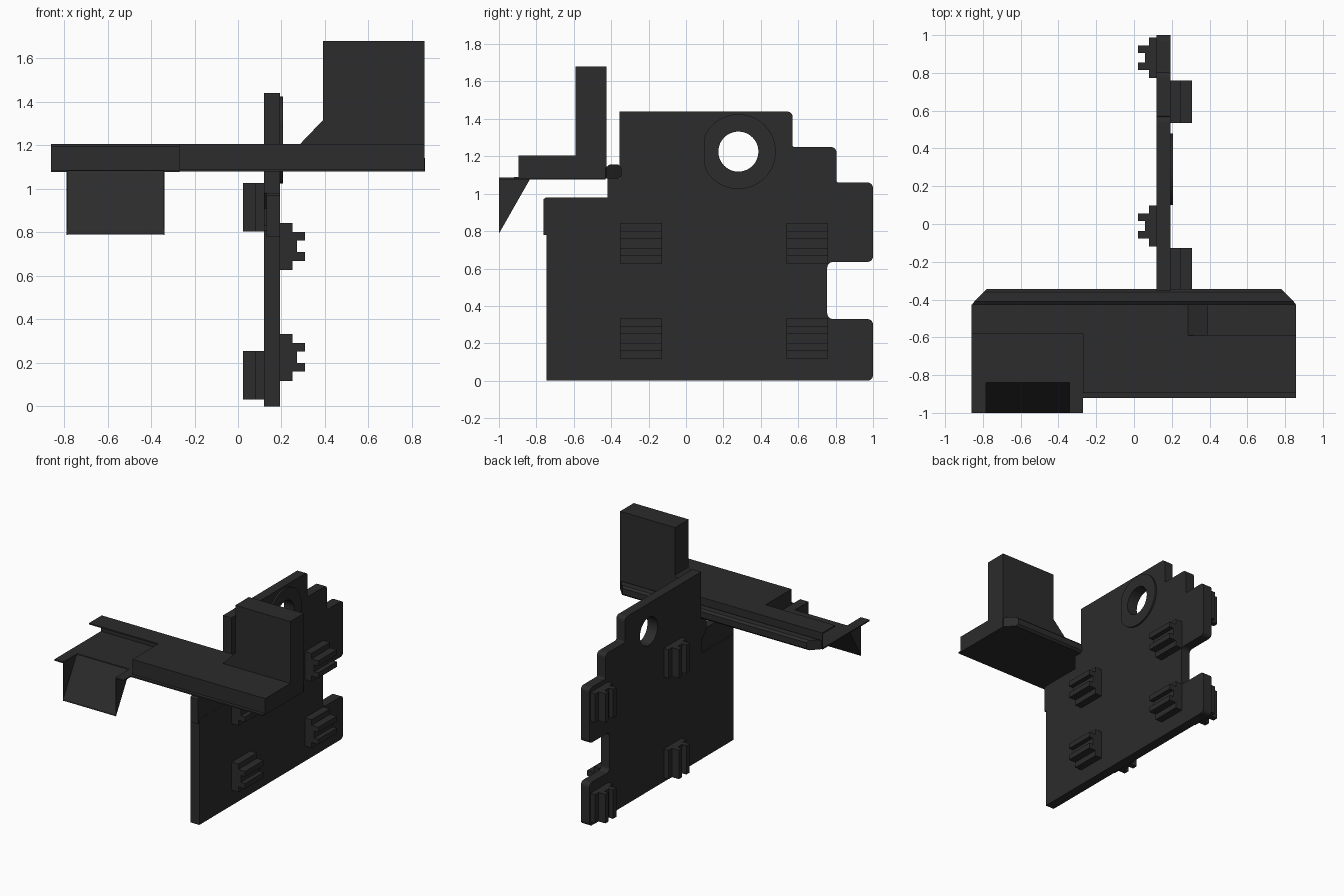
import bpy, bmesh, math
from mathutils import Vector

if "Cube" in bpy.data.objects:
    bpy.data.objects.remove(bpy.data.objects["Cube"])

dark = bpy.data.materials.new("dark_plastic")
dark.diffuse_color = (0.025, 0.025, 0.025, 1)
dark.use_nodes = True
dark.node_tree.nodes["Principled BSDF"].inputs["Base Color"].default_value = dark.diffuse_color


def prism(name, pts, lo, hi, axis="x"):
    """Extrude a 2D profile: axis x takes (y,z), y takes (x,z), z takes (x,y)."""
    place = {"x": lambda a, b, t: (t, a, b),
             "y": lambda a, b, t: (a, t, b),
             "z": lambda a, b, t: (a, b, t)}[axis]
    bm = bmesh.new()
    rings = [[bm.verts.new(place(a, b, t)) for a, b in pts] for t in (lo, hi)]
    n = len(pts)
    for r in rings:
        bm.faces.new(r)
    for i in range(n):
        j = (i + 1) % n
        bm.faces.new((rings[0][i], rings[0][j], rings[1][j], rings[1][i]))
    bmesh.ops.recalc_face_normals(bm, faces=bm.faces)
    me = bpy.data.meshes.new(name)
    bm.to_mesh(me)
    bm.free()
    me.materials.append(dark)
    ob = bpy.data.objects.new(name, me)
    bpy.context.collection.objects.link(ob)
    return ob


def box(name, x, y, z):
    return prism(name, [(y[0], z[0]), (y[1], z[0]), (y[1], z[1]), (y[0], z[1])], *x)


def rounded(corners, steps=4):
    """Corners are (a, b, radius); right-angle corners become arcs."""
    out = []
    for i, (a, b, r) in enumerate(corners):
        p = Vector((a, b))
        if r == 0:
            out.append((a, b))
            continue
        u = (Vector(corners[i - 1][:2]) - p).normalized() * r
        v = (Vector(corners[(i + 1) % len(corners)][:2]) - p).normalized() * r
        for k in range(steps + 1):
            t = k / steps * math.pi / 2
            out.append(tuple(p + u * (1 - math.sin(t)) + v * (1 - math.cos(t))))
    return out


def circle(cy, cz, r, n=48, y_min=-9):
    return [(max(y_min, cy + r * math.cos(2 * math.pi * i / n)),
             cz + r * math.sin(2 * math.pi * i / n)) for i in range(n)]


def drill(obs, cutter):
    for ob in obs:
        m = ob.modifiers.new("hole", "BOOLEAN")
        m.operation, m.solver, m.object = "DIFFERENCE", "EXACT", cutter
        bpy.context.view_layer.objects.active = ob
        bpy.ops.object.modifier_apply(modifier=m.name)
    bpy.data.objects.remove(cutter)


# Upright plate with stepped rear edge, notch and round hole
R = 0.03
plate = prism("upright_plate", rounded([
    (-0.745, 0, 0), (1.0, 0, R), (1.0, 0.33, R), (0.755, 0.33, R),
    (0.755, 0.635, R), (1.0, 0.635, R), (1.0, 1.06, R), (0.805, 1.06, 0.01),
    (0.805, 1.25, R), (0.57, 1.25, 0.01), (0.57, 1.44, R), (-0.355, 1.44, 0),
    (-0.355, 1.08, 0), (-0.42, 1.08, 0), (-0.42, 0.98, 0), (-0.36, 0.91, 0),
    (-0.36, 0.83, 0), (-0.38, 0.81, 0), (-0.745, 0.81, 0)]), 0.12, 0.193)
collar = prism("hole_collar", circle(0.28, 1.225, 0.2, y_min=0.1), 0.18, 0.206)
drill([plate, collar], prism("hole_cutter", circle(0.28, 1.225, 0.107), 0, 0.4))

# Upper corner panel with a small hook at the front edge
prism("corner_panel", [(-0.745, 0.80), (-0.37, 0.80), (-0.355, 0.83), (-0.355, 0.91),
                       (-0.42, 0.98), (-0.75, 0.98), (-0.762, 0.97), (-0.762, 0.78),
                       (-0.745, 0.78)], 0.13, 0.192)


# Clips: stepped U profile, prongs level on one side and upright on the other
def u_profile(centre, sign, root, base, mid, tip):
    steps = [(root, -0.108), (base, -0.108), (base, -0.066), (tip, -0.066), (tip, -0.026),
             (mid, -0.026), (mid, 0.026), (tip, 0.026), (tip, 0.066),
             (base, 0.066), (base, 0.108), (root, 0.108)]
    return [(x, centre + sign * d) for x, d in steps]


for z in (0.225, 0.735):
    for y in (-0.24, 0.648):
        prism("right_clip", u_profile(z, 1, 0.185, 0.25, 0.272, 0.307),
              y - 0.112, y + 0.112, "y")
for z in (0.142, 0.915):
    for y in (-0.01, 0.88):
        prism("left_clip", u_profile(y, 1, 0.13, 0.08, 0.058, 0.022),
              z - 0.111, z + 0.111, "z")

# Shelf: solid right bar with a thin front lip
box("shelf_bar", (-0.27, 0.857), (-0.895, -0.425), (1.08, 1.205))
box("shelf_front_lip", (-0.27, 0.857), (-0.92, -0.89), (1.08, 1.09))

# Open channel on the left: top sheet, back wall and a floor notched for the chute
box("channel_top", (-0.86, -0.27), (-0.58, -0.425), (1.195, 1.205))
box("channel_back", (-0.86, -0.27), (-0.435, -0.425), (1.085, 1.2))
prism("channel_floor", [(-0.86, -1), (-0.785, -1), (-0.785, -0.83), (-0.34, -0.83),
                        (-0.34, -1), (-0.27, -1), (-0.27, -0.43), (-0.86, -0.43)],
      1.077, 1.087, "z")

# Chute: sloping sheet between two thin triangular cheeks
prism("chute_slope", [(-0.83, 1.085), (-0.838, 1.085), (-1.0, 0.803), (-1.0, 0.79)],
      -0.785, -0.34)
for x in (-0.788, -0.342):
    prism("chute_cheek", [(-1, 1.085), (-1, 0.787), (-0.83, 1.085)], x, x + 0.005)

# Raised block with a sloped shoulder
prism("raised_block", [(0.28, 1.2), (0.857, 1.2), (0.857, 1.68), (0.39, 1.68),
                       (0.39, 1.315)], -0.59, -0.425, "y")

# Rear rail with bevelled section and mitred ends
rail = prism("rear_rail", [(-0.43, 1.08), (-0.36, 1.08), (-0.345, 1.095), (-0.345, 1.14),
                           (-0.36, 1.155), (-0.41, 1.155), (-0.43, 1.14)], -0.86, 0.86)
for v in rail.data.vertices:
    v.co.x -= math.copysign(max(0, v.co.y + 0.425), v.co.x)
